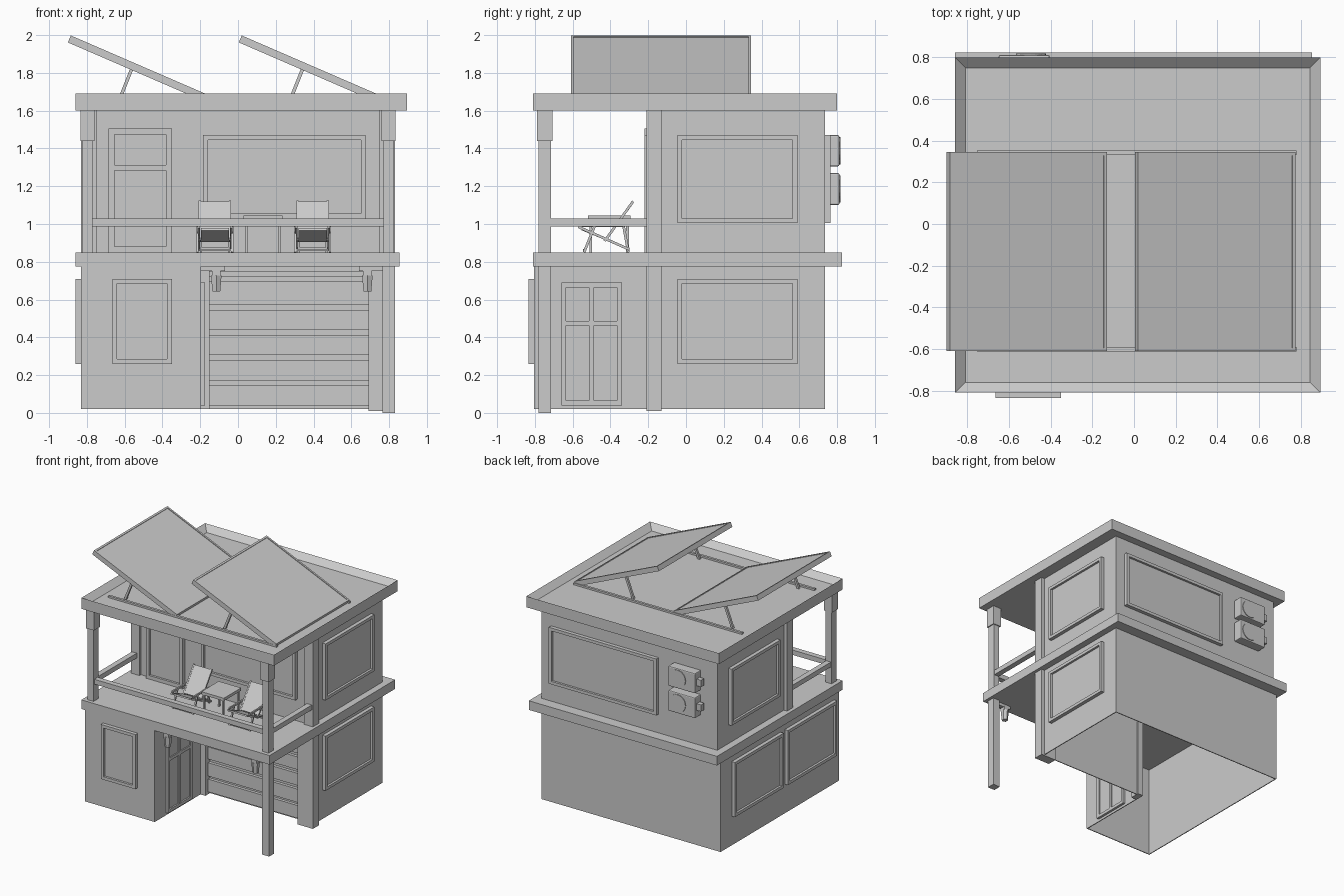
import bpy, bmesh
from math import radians, sin, cos
from mathutils import Matrix, Vector

if "Cube" in bpy.data.objects:
    bpy.data.objects.remove(bpy.data.objects["Cube"])


def finish(name, bm, bevel=0):
    me = bpy.data.meshes.new(name)
    bm.to_mesh(me)
    bm.free()
    ob = bpy.data.objects.new(name, me)
    bpy.context.collection.objects.link(ob)
    if bevel:
        m = ob.modifiers.new("bevel", 'BEVEL')
        m.width, m.segments = bevel, 2
    return ob


def add_box(bm, x0, x1, y0, y1, z0, z1, mat=Matrix()):
    c = Vector(((x0 + x1) / 2, (y0 + y1) / 2, (z0 + z1) / 2))
    s = Matrix.Diagonal((x1 - x0, y1 - y0, z1 - z0, 1))
    return bmesh.ops.create_cube(bm, size=1, matrix=mat @ Matrix.Translation(c) @ s)


def box(name, *b, bevel=0):
    bm = bmesh.new()
    add_box(bm, *b)
    return finish(name, bm, bevel)


def add_beam(bm, p, q, w, h):
    p, q = Vector(p), Vector(q)
    d = (q - p)
    rot = d.to_track_quat('Z', 'Y').to_matrix().to_4x4()
    add_box(bm, -w / 2, w / 2, -h / 2, h / 2, 0, d.length, Matrix.Translation(p) @ rot)


def framed(name, mat, w, h, depth, bar=0.025, cols=(), rows=(), pane=0.4):
    """Framed panel: local x across, z up, -y outward; cols/rows are divider positions."""
    bm = bmesh.new()
    add_box(bm, -w/2 + bar/2, w/2 - bar/2, -depth * pane, 0.005, -h/2 + bar/2, h/2 - bar/2, mat)
    for s in (-1, 1):
        c = s * (w - bar) / 2
        add_box(bm, c - bar/2, c + bar/2, -depth, 0.005, -h/2, h/2, mat)
        c = s * (h - bar) / 2
        add_box(bm, -w/2 + bar, w/2 - bar, -depth, 0.005, c - bar/2, c + bar/2, mat)
    for c in cols:
        add_box(bm, c - bar/2, c + bar/2, -depth * .9, 0, -h/2 + bar, h/2 - bar, mat)
    for c in rows:
        add_box(bm, -w/2 + bar, w/2 - bar, -depth * .85, 0, c - bar/2, c + bar/2, mat)
    return finish(name, bm)


def on_wall(side, plane, a0, a1, z0, z1):
    """Matrix, width and height for a panel lying on a wall."""
    ang = {'front': 0, 'right': 90, 'back': 180, 'left': -90}[side]
    a = (a0 + a1) / 2
    pos = (a, plane, (z0 + z1) / 2) if side in ('front', 'back') else (plane, a, (z0 + z1) / 2)
    m = Matrix.Translation(pos) @ Matrix.Rotation(radians(ang), 4, 'Z')
    return m, a1 - a0, z1 - z0


def shell(name, pts, z0, z1):
    """Hollow walls along a closed outline, open top and bottom."""
    bm = bmesh.new()
    lo = [bm.verts.new((x, y, z0)) for x, y in pts]
    hi = [bm.verts.new((x, y, z1)) for x, y in pts]
    for i in range(len(pts)):
        j = (i + 1) % len(pts)
        bm.faces.new((lo[i], lo[j], hi[j], hi[i]))
    ob = finish(name, bm)
    m = ob.modifiers.new("thickness", 'SOLIDIFY')
    m.thickness, m.offset = 0.01, -1
    return ob


# Walls of both storeys
shell("ground_walls", [(-.83, -.805), (-.195, -.805), (-.195, -.15), (.80, -.15),
                       (.80, .735), (-.83, .735)], 0.02, 0.78)
shell("upper_walls", [(-.80, -.19), (.80, -.19), (.80, .735), (-.80, .735)], 0.84, 1.61)

# Floor slab and roof with sunken top
box("floor_slab", -.86, .855, -.81, .825, .775, .85)
bm = bmesh.new()
add_box(bm, -.86, .895, -.81, .80, 1.60, 1.69)
bm.faces.ensure_lookup_table()
top = max(bm.faces, key=lambda f: f.calc_center_median().z)
bmesh.ops.inset_region(bm, faces=[top], thickness=0.07)
bmesh.ops.translate(bm, verts=top.verts, vec=(0, 0, -0.045))
finish("roof", bm)

# Corner pilasters and garage surround
box("garage_pilaster_right", .69, .83, -.21, -.13, .01, .78)
box("garage_pilaster_left", -.20, -.15, -.21, -.13, .02, .78)
box("garage_header", -.15, .69, -.20, -.14, .745, .78)
for n, s in (("left", -1), ("right", 1)):
    x0, x1 = sorted((s * .75, s * .83))
    box("upper_pilaster_" + n, x0, x1, -.21, -.13, .84, 1.61)

# Garage door slats
bm = bmesh.new()
for z0, z1 in ((.04, .145), (.17, .28), (.31, .41), (.44, .545), (.575, .695), (.72, .75)):
    add_box(bm, -.15, .69, -.175, -.145, z0, z1)
finish("garage_door", bm)

# Porch post, balcony posts with capitals, railings
box("porch_post", .765, .83, -.78, -.715, 0, .78)
for n, s in (("left", -1), ("right", 1)):
    bm = bmesh.new()
    for a, b, c, d, z0, z1 in ((.77, .825, -.78, -.715, .84, 1.46), (.76, .833, -.79, -.708, 1.44, 1.61)):
        x0, x1 = sorted((s * a, s * b))
        add_box(bm, x0, x1, c, d, z0, z1)
    finish("balcony_post_" + n, bm)
    x0, x1 = sorted((s * .775, s * .82))
    box("side_rail_" + n, x0, x1, -.72, -.20, .988, 1.028)
box("front_rail", -.775, .775, -.77, -.725, .988, 1.028)

# Windows
for name, args in {
    "ground_front_window": ('front', -.805, -.665, -.35, .26, .71),
    "ground_right_window": ('right', .80, -.045, .59, .26, .71),
    "ground_left_window_back": ('left', -.83, -.045, .59, .26, .71),
    "ground_left_window_front": ('left', -.83, -.74, -.10, .26, .71),
    "upper_right_window": ('right', .80, -.045, .59, 1.005, 1.47),
    "upper_left_window": ('left', -.80, -.045, .59, 1.005, 1.47),
    "upper_front_window": ('front', -.19, -.185, .675, 1.03, 1.47),
    "upper_back_window": ('back', .735, -.265, .715, 1.005, 1.47),
}.items():
    framed(name, *on_wall(*args), 0.03)

# Doors
framed("side_door", *on_wall('right', -.195, -.66, -.34, .04, .69), 0.02, cols=(0,), rows=(.11,))
framed("balcony_door", *on_wall('front', -.19, -.685, -.35, .85, 1.505), 0.03, bar=.03, rows=(.12,))

# Hanging porch lamps
for n, wall, s in (("left", -.195, 1), ("right", .765, -1)):
    bm = bmesh.new()
    x0, x1 = sorted((wall, wall + s * .125))
    add_box(bm, x0, x1, -.765, -.735, .75, .775)
    x = wall + s * .08
    add_box(bm, x - .022, x + .022, -.772, -.728, .725, .755)
    bmesh.ops.create_cone(bm, cap_ends=True, segments=6, radius1=.024, radius2=.032, depth=.085,
                          matrix=Matrix.Translation((x, -.75, .685)))
    finish("porch_lamp_" + n, bm)

# Air conditioners on the back wall
for n, z0, z1 in (("upper", 1.305, 1.47), ("lower", 1.10, 1.27)):
    box("air_unit_" + n, -.65, -.405, .73, .812, z0, z1, bevel=.008)
    zc = (z0 + z1) / 2
    bm = bmesh.new()
    bmesh.ops.create_cone(bm, cap_ends=True, segments=24, radius1=.072, radius2=.072, depth=.012,
                          matrix=Matrix.Translation((-.495, .812, zc)) @ Matrix.Rotation(radians(90), 4, 'X'))
    finish("air_unit_fan_" + n, bm)
    box("air_unit_valve_" + n, -.69, -.645, .75, .79, zc - .025, zc + .03)

# Tilted solar panels with struts
t = radians(23.4)
d, nrm = Vector((cos(t), 0, -sin(t))), Vector((sin(t), 0, cos(t)))
for n, x in (("left", -.885), ("right", .02)):
    c = Vector((x, -.1325, 1.998)) + d * .4115 - nrm * .035
    m = Matrix((d, -nrm, Vector((0, 1, 0)))).transposed().to_4x4()
    framed("solar_panel_" + n, Matrix.Translation(c) @ m, .823, .955, .035, bar=.015, pane=.85)
    bm = bmesh.new()
    for y in (-.56, .295):
        add_beam(bm, (x + .25, y, 1.64), (x + .328, y, 1.835), .018, .018)
    finish("solar_struts_" + n, bm)
bm = bmesh.new()
for y in (-.602, .342):
    add_box(bm, -.755, .78, y - .01, y + .01, 1.64, 1.66)
finish("solar_base_rails", bm)

# Balcony table
bm = bmesh.new()
add_box(bm, .03, .235, -.52, -.295, 1.022, 1.045)
for x in (.045, .22):
    for y in (-.505, -.31):
        add_box(bm, x - .007, x + .007, y - .007, y + .007, .85, 1.03)
finish("balcony_table", bm)

# Deck chairs: (y, z) ends of the side members
for n, x in (("left", -.122), ("right", .395)):
    bm = bmesh.new()
    for s in (-1, 1):
        xs = x + s * .08
        for o, a, b in ((0, (-.28, 1.12), (-.43, .91)), (.006, (-.57, .985), (-.30, .865)),
                        (.012, (-.54, .85), (-.485, .985)), (-.006, (-.305, .85), (-.33, .985)),
                        (.012, (-.55, .99), (-.33, .99))):
            add_beam(bm, (xs + s * o, *a), (xs + s * o, *b), .012, .014)
    for y, z in ((-.54, .862), (-.305, .87)):
        add_beam(bm, (x - .085, y, z), (x + .085, y, z), .012, .012)
    finish("deck_chair_frame_" + n, bm)
    bm = bmesh.new()
    add_beam(bm, (x, -.282, 1.115), (x, -.415, .93), .15, .012)
    add_beam(bm, (x, -.55, .972), (x, -.40, .91), .15, .012)
    finish("deck_chair_cloth_" + n, bm)
